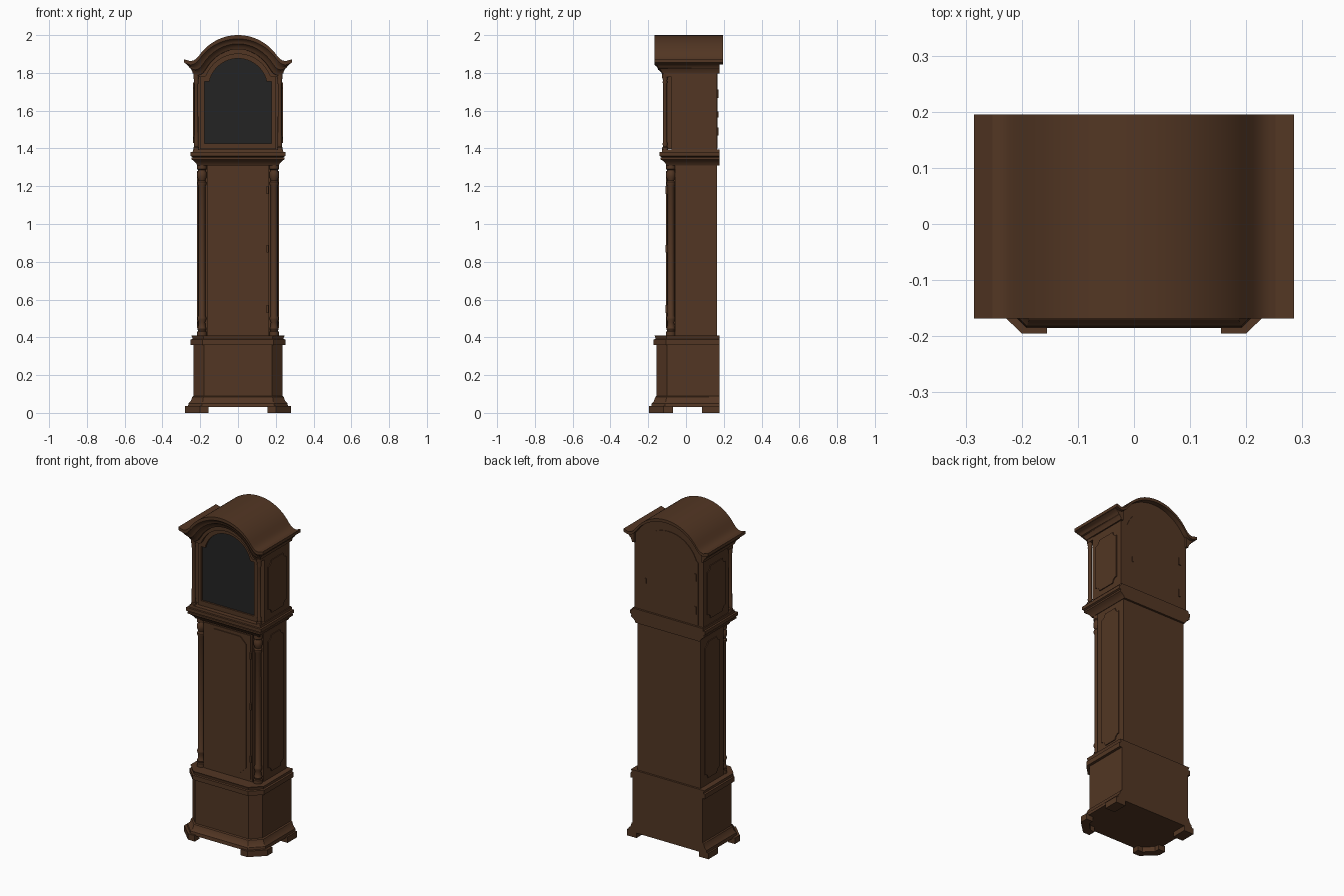
import bpy, bmesh, math

if "Cube" in bpy.data.objects:
    bpy.data.objects.remove(bpy.data.objects["Cube"])


def material(name, rgb):
    m = bpy.data.materials.new(name)
    m.diffuse_color = (*rgb, 1)
    m.use_nodes = True
    m.node_tree.nodes["Principled BSDF"].inputs["Base Color"].default_value = m.diffuse_color
    return m


WOOD = material("dark_wood", (0.085, 0.037, 0.017))
GLASS = material("dark_glass", (0.017, 0.017, 0.017))


def loft(name, rings, mat=WOOD, closed=True, caps=True, loop=False, end_caps=False):
    """Skin a list of equal-length point rings."""
    bm = bmesh.new()
    vs = [[bm.verts.new(p) for p in r] for r in rings]
    n = len(rings[0])
    pairs = list(zip(vs, vs[1:])) + ([(vs[-1], vs[0])] if loop else [])
    for a, b in pairs:
        for i in range(n if closed else n - 1):
            j = (i + 1) % n
            bm.faces.new((a[i], a[j], b[j], b[i]))
    if caps and not loop:
        bm.faces.new(vs[0])
        bm.faces.new(vs[-1])
    if end_caps:
        bm.faces.new([r[0] for r in vs])
        bm.faces.new([r[-1] for r in vs])
    bmesh.ops.recalc_face_normals(bm, faces=bm.faces)
    me = bpy.data.meshes.new(name)
    bm.to_mesh(me)
    bm.free()
    me.materials.append(mat)
    ob = bpy.data.objects.new(name, me)
    bpy.context.collection.objects.link(ob)
    return ob


def prism(name, pts, axis, a, b, mat=WOOD):
    put = {"x": lambda p, t: (t, p[0], p[1]),
           "y": lambda p, t: (p[0], t, p[1]),
           "z": lambda p, t: (p[0], p[1], t)}[axis]
    return loft(name, [[put(p, t) for p in pts] for t in (a, b)], mat)


def rect(x0, x1, y0, y1):
    return [(x0, y0), (x1, y0), (x1, y1), (x0, y1)]


def mirrored(half):
    return half + [(-x, y) for x, y in reversed(half)]


def notched(x0, x1, z0, z1, r, steps=6):
    """Rectangle with scooped corners; steps=1 gives clipped corners."""
    out = []
    for cx, cz, a in ((x0, z0, 90), (x1, z0, 180), (x1, z1, 270), (x0, z1, 0)):
        for i in range(steps + 1):
            t = math.radians(a - 90 * i / steps)
            out.append((cx + r * math.cos(t), cz + r * math.sin(t)))
    return out


def stack(name, layers, yoff, chamfer=None):
    """Moulded block: layers of (z, half width), back at 0.177."""
    rings = []
    for z, w in layers:
        yf = yoff - w
        c = 0.0 if chamfer is None else chamfer + 0.586 * (w - 0.235)
        half = [(w, 0.177), (w, yf + c), (w - c, yf)] if c else [(w, 0.177), (w, yf)]
        rings.append([(x, y, z) for x, y in mirrored(half)])
    return loft(name, rings)


def lathe(name, x, y, prof, n=20):
    return loft(name, [[(x + r * math.cos(2 * math.pi * i / n),
                         y + r * math.sin(2 * math.pi * i / n), z)
                        for i in range(n)] for z, r in prof])


# bracket feet and base
for s, side in ((1, "right"), (-1, "left")):
    front = [(.155, -.195), (.2, -.195), (.28, -.118), (.28, -.07),
             (.235, -.07), (.235, -.1), (.185, -.15), (.155, -.15)]
    prism("front_foot_" + side, [(s * x, y) for x, y in front], "z", 0, .036)
    prism("back_foot_" + side, rect(s * .21, s * .275, .085, .177), "z", 0, .036)
stack("base", [(.03, .265), (.05, .262), (.062, .25), (.085, .242), (.09, .235),
               (.36, .235), (.36, .251), (.388, .251), (.391, .242),
               (.398, .242), (.41, .247), (.41, .215)], .08, .055)

# trunk with corner recesses, door and side panels
prism("trunk", mirrored([(.213, .165), (.213, -.058), (.165, -.058), (.165, -.095)]),
      "z", .405, 1.315)
prism("trunk_door", rect(-.155, .155, .425, 1.3), "y", -.1, -.09)
prism("trunk_door_panel", notched(-.126, .126, .45, 1.28, .038, 1), "y", -.105, -.095)
for i, z in enumerate((.55, .87, 1.18)):
    prism("trunk_hinge_%d" % i, rect(.152, .162, z - .02, z + .02), "y", -.108, -.09)
column = [(.41, .025), (.43, .025), (.433, .02), (.445, .024), (.455, .02), (.48, .017),
          (.495, .023), (.505, .023), (.515, .018), (1.2, .018), (1.21, .023), (1.222, .023),
          (1.23, .017), (1.25, .025), (1.27, .025), (1.285, .018), (1.29, .025), (1.312, .025)]
for s, side in ((1, "right"), (-1, "left")):
    lathe("trunk_column_" + side, s * .191, -.08, column)
    prism("trunk_side_panel_" + side, notched(-.018, .128, .45, 1.28, .03),
          "x", s * .205, s * .218)

# moulding between trunk and hood
stack("waist_moulding", [(1.31, .216), (1.322, .222), (1.335, .235), (1.342, .246),
                         (1.352, .246), (1.354, .24), (1.36, .252), (1.38, .252),
                         (1.38, .24), (1.395, .238)], .112)


# roof arch height, flaring out to flat eaves
def roof_z(x):
    x = abs(x)
    if x <= .205:
        return 1.75 + math.sqrt(.0625 - x * x)
    pts = [(.205, 1.893), (.22, 1.876), (.235, 1.866), (.252, 1.862), (.285, 1.872)]
    for (a, za), (b, zb) in zip(pts, pts[1:]):
        if x <= b + 1e-6:
            return za + (zb - za) * (x - a) / (b - a)
    return 1.872


EAVES = [.285, .27, .252, .244, .235, .227, .22, .212]
ARC = [-.205 + .41 * i / 32 for i in range(33)]
XS = [-x for x in EAVES] + ARC + EAVES[::-1]

loft("roof", [[(x, -.168, roof_z(x)), (x, .195, roof_z(x)),
               (x, .195, roof_z(x) - .018), (x, -.168, roof_z(x) - .018)] for x in XS])

# cornice swept along the arch and back along both sides
rings = []
for h, w, y in ((.012, .283, -.166), (.02, .283, -.166), (.026, .272, -.158),
                (.036, .262, -.15), (.046, .257, -.148), (.05, .25, -.14),
                (.062, .243, -.13), (.075, .24, -.125), (.075, .225, -.085),
                (.015, .225, -.085)):
    k = w / .285
    ring = [(x * k, y, roof_z(x) - h) for x in XS]
    e = 1.872 - h
    rings.append([(-w, .177, e)] + ring + [(w, .177, e)])
loft("cornice", rings, closed=False, caps=False, end_caps=True)

# hood body with arched top
body = [(-.232, 1.385), (.232, 1.385)] + [(x, roof_z(x) - .012) for x in
                                          [.232 - .464 * i / 36 for i in range(37)]]
prism("hood_body", body, "y", -.078, .165)

# arched fascia over the door
loft("arched_fascia", [
    [(x, -.115, zi), (x, -.115, zo), (x, -.07, zo), (x, -.07, zi)]
    for x, zi, zo in ((x, 1.72 + math.sqrt(.0324 - x * x) if abs(x) < .17 else 1.778,
                       roof_z(x * .285 / .24) - .068)
                      for x in [-.235 + .47 * i / 48 for i in range(49)])])


# glazed hood door
def arch(r, a):
    ts = [math.radians(a + (180 - 2 * a) * i / 24) for i in range(25)]
    return [(r * math.cos(t), 1.72 + r * math.sin(t)) for t in ts]


inner = [(-.178, 1.425), (.178, 1.425), (.178, 1.755)] + arch(.156, 13) + [(-.178, 1.755)]
outer = [(-.2, 1.396), (.2, 1.396), (.2, 1.78)] + arch(.183, 19) + [(-.2, 1.78)]
loft("hood_door_frame", [[(x, y, z) for x, z in pts] for pts, y in
                         ((inner, -.1), (outer, -.1), (outer, -.075), (inner, -.075))],
     loop=True)
prism("hood_glass", inner, "y", -.089, -.083, GLASS)

# free-standing hood columns and side panels
hood_col = [(1.39, .015), (1.405, .015), (1.41, .011), (1.425, .013), (1.435, .011),
            (1.74, .01), (1.75, .013), (1.76, .011), (1.775, .015), (1.8, .015)]
for s, side in ((1, "right"), (-1, "left")):
    lathe("hood_column_" + side, s * .221, -.111, hood_col, 16)
    prism("hood_side_panel_" + side, notched(-.045, .13, 1.43, 1.75, .03),
          "x", s * .225, s * .237)

# back door details
back = [(-.2, 1.4), (.2, 1.4), (.2, 1.78)] + arch(.2, 20) + [(-.2, 1.78)]
prism("hood_back_door", back, "y", .16, .168)
for i, z in enumerate((1.49, 1.69)):
    prism("back_hinge_%d" % i, rect(-.19, -.175, z - .022, z + .022), "y", .16, .173)
prism("back_catch", rect(.148, .156, 1.565, 1.595), "y", .16, .173)

# smooth the curved parts, keep edges sharp
for ob in bpy.context.collection.objects:
    ob.select_set(True)
    bpy.context.view_layer.objects.active = ob
bpy.ops.object.shade_smooth_by_angle(angle=math.radians(30))
